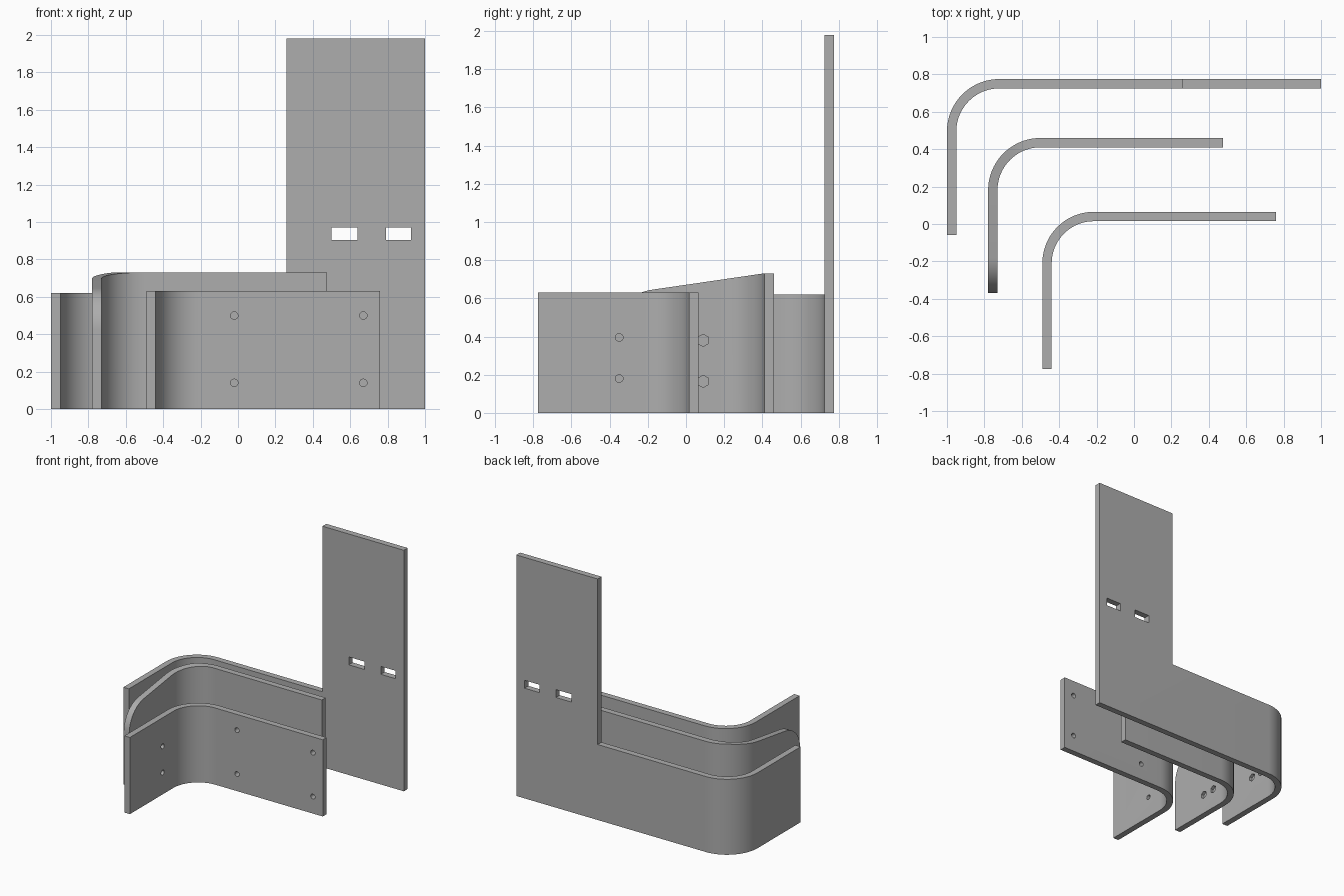
import bpy, bmesh, math
from mathutils import Matrix, Vector

if "Cube" in bpy.data.objects:
    bpy.data.objects.remove(bpy.data.objects["Cube"])

grey = bpy.data.materials.new("plain grey")
grey.diffuse_color = (0.42, 0.42, 0.42, 1)
grey.use_nodes = True
grey.node_tree.nodes["Principled BSDF"].inputs["Base Color"].default_value = grey.diffuse_color
THICK = 0.05


def make_object(name, bm):
    bmesh.ops.recalc_face_normals(bm, faces=bm.faces)
    mesh = bpy.data.meshes.new(name)
    bm.to_mesh(mesh)
    bm.free()
    mesh.materials.append(grey)
    obj = bpy.data.objects.new(name, mesh)
    bpy.context.collection.objects.link(obj)
    return obj


def bent_plate(name, left, right, tip, back, radius, top, leg_ys=()):
    """Vertical sheet: leg along y, rounded bend, long panel along x."""
    cx, cy = left + radius, back - radius
    inner = radius - THICK
    pairs = [((left, y), (left + THICK, y)) for y in (tip, *leg_ys)]
    steps = 20
    for i in range(steps + 1):
        a = math.pi - i / steps * math.pi / 2
        c, s = math.cos(a), math.sin(a)
        pairs.append(((cx + radius * c, cy + radius * s), (cx + inner * c, cy + inner * s)))
    pairs.append(((right, back), (right, back - THICK)))
    bm = bmesh.new()
    rings = []
    for o, n in pairs:
        pts = [(*o, 0), (*n, 0), (*n, top(n[1])), (*o, top(o[1]))]
        rings.append([bm.verts.new(p) for p in pts])
    for a, b in zip(rings, rings[1:]):
        for k in range(4):
            bm.faces.new((a[k], a[(k + 1) % 4], b[(k + 1) % 4], b[k]))
    bm.faces.new(rings[0])
    bm.faces.new(rings[-1][::-1])
    return make_object(name, bm)


def add_box(bm, lo, hi):
    lo, hi = Vector(lo), Vector(hi)
    m = Matrix.Translation((lo + hi) / 2) @ Matrix.Diagonal((*(hi - lo), 1))
    bmesh.ops.create_cube(bm, size=1, matrix=m)


def add_rod(bm, centre, axis, sides, radius, depth):
    turn = Matrix.Rotation(math.pi / 2, 4, axis) @ Matrix.Rotation(math.pi / 2, 4, 'Z')
    bmesh.ops.create_cone(bm, cap_ends=True, segments=sides, radius1=radius, radius2=radius,
                          depth=depth, matrix=Matrix.Translation(centre) @ turn)


def cut(obj, bm):
    cutter = make_object("cutter", bm)
    cutter.hide_render = True
    mod = obj.modifiers.new("cut", 'BOOLEAN')
    mod.operation, mod.solver, mod.object = 'DIFFERENCE', 'EXACT', cutter
    bpy.context.view_layer.objects.active = obj
    bpy.ops.object.modifier_apply(modifier=mod.name)
    bpy.data.objects.remove(cutter)


# Back plate: low bend with a tall panel and two slots
back_plate = bent_plate("back_plate", -1.0, 1.0, -0.06, 0.775, 0.28, lambda y: 1.98)
bm = bmesh.new()
add_box(bm, (-1.2, -0.4, 0.62), (0.26, 1.0, 2.2))
for x0, x1 in ((0.5, 0.64), (0.79, 0.925)):
    add_box(bm, (x0, 0.6, 0.905), (x1, 0.9, 0.97))
for y in (0.30, 0.41):  # blind hex pockets in the leg
    for z in (0.26, 0.475):
        add_rod(bm, (-0.95, y, z), 'Y', 6, 0.032, 0.05)
cut(back_plate, bm)

# Middle plate: leg top slopes down and rounds off at the tip
NOSE_Y, NOSE_Z, NOSE_R = -0.15, 0.427, 0.22
SLOPE = math.radians(8.3)
NOSE_END = NOSE_Y - NOSE_R * math.sin(SLOPE)


def middle_top(y):
    if y < NOSE_END:
        return NOSE_Z + math.sqrt(max(0, NOSE_R ** 2 - (y - NOSE_Y) ** 2))
    start = NOSE_Z + NOSE_R * math.cos(SLOPE)
    return min(0.73, start + (y - NOSE_END) * math.tan(SLOPE))


nose = [NOSE_Y - NOSE_R * math.sin(SLOPE + (math.pi / 2 - SLOPE) * i / 14) for i in range(13, -1, -1)]
middle_plate = bent_plate("middle_plate", -0.78, 0.475, -0.37, 0.46, 0.28, middle_top, nose)
bm = bmesh.new()
for y in (-0.025, 0.09):
    for z in (0.165, 0.38):
        add_rod(bm, (-0.73, y, z), 'Y', 6, 0.032, 0.05)
cut(middle_plate, bm)

# Front plate: level top with round screw holes
front_plate = bent_plate("front_plate", -0.49, 0.76, -0.775, 0.065, 0.275, lambda y: 0.63)
bm = bmesh.new()
for x in (-0.02, 0.67):
    for z in (0.14, 0.5):
        add_rod(bm, (x, 0.04, z), 'X', 20, 0.02, 0.2)
for z in (0.18, 0.395):
    add_rod(bm, (-0.465, -0.35, z), 'Y', 20, 0.02, 0.2)
cut(front_plate, bm)

for obj in (back_plate, middle_plate, front_plate):
    bpy.ops.object.select_all(action='DESELECT')
    obj.select_set(True)
    bpy.context.view_layer.objects.active = obj
    bpy.ops.object.shade_smooth_by_angle(angle=math.radians(30))
